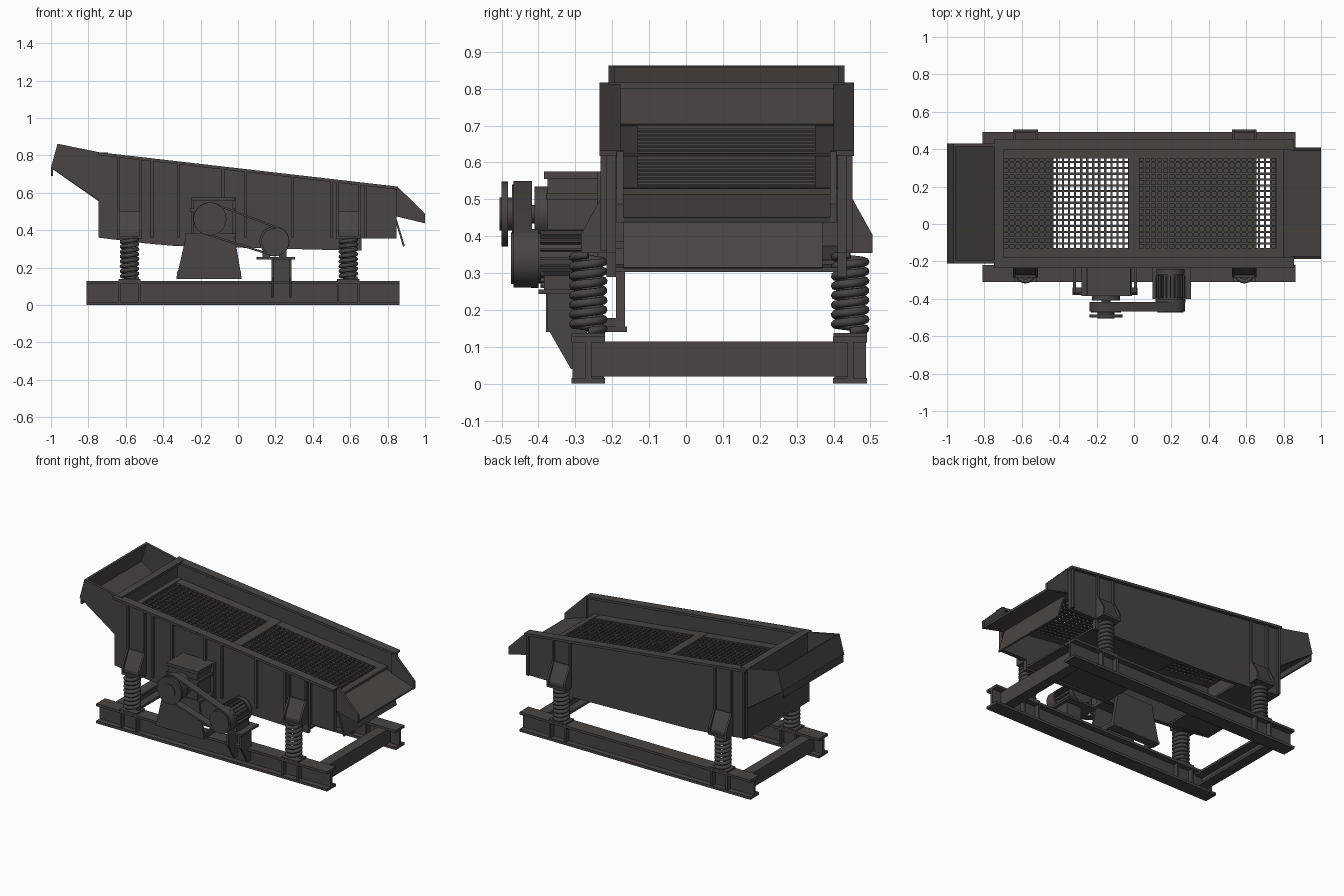
import bpy, bmesh, math
from mathutils import Vector

if "Cube" in bpy.data.objects:
    bpy.data.objects.remove(bpy.data.objects["Cube"])

steel = bpy.data.materials.new("dark_steel")
steel.diffuse_color = (0.066, 0.059, 0.056, 1)
steel.use_nodes = True
steel.node_tree.nodes["Principled BSDF"].inputs["Base Color"].default_value = steel.diffuse_color


def finish(name, bm, smooth=False):
    bmesh.ops.recalc_face_normals(bm, faces=bm.faces)
    me = bpy.data.meshes.new(name)
    bm.to_mesh(me)
    bm.free()
    me.materials.append(steel)
    if smooth:
        me.shade_smooth()
        me.set_sharp_from_angle(angle=math.radians(35))
    ob = bpy.data.objects.new(name, me)
    bpy.context.collection.objects.link(ob)
    return ob


def add_prism(bm, pts, axis, a, b):
    """Extrude a profile: axis 'y' takes (x, z) points, axis 'x' takes (y, z) points."""
    def pos(p, t):
        return (p[0], t, p[1]) if axis == 'y' else (t, p[0], p[1])
    lo = [bm.verts.new(pos(p, a)) for p in pts]
    hi = [bm.verts.new(pos(p, b)) for p in pts]
    bm.faces.new(lo)
    bm.faces.new(hi)
    for i in range(len(pts)):
        j = (i + 1) % len(pts)
        bm.faces.new((lo[i], lo[j], hi[j], hi[i]))


def prism(name, pts, axis, a, b, smooth=False):
    bm = bmesh.new()
    add_prism(bm, pts, axis, min(a, b), max(a, b))
    return finish(name, bm, smooth)


def rect(u0, u1, z0, z1):
    return [(u0, z0), (u1, z0), (u1, z1), (u0, z1)]


def box(name, x0, x1, y0, y1, z0, z1):
    return prism(name, rect(x0, x1, z0, z1), 'y', y0, y1)


def strip(p, q, t):
    """Profile of a plate running from p to q, thickness t hanging below."""
    d = Vector((q[0] - p[0], q[1] - p[1])).normalized() * t
    n = (d.y, -d.x)
    return [p, q, (q[0] + n[0], q[1] + n[1]), (p[0] + n[0], p[1] + n[1])]


def disc(name, x, z, r, y0, y1, n=32):
    pts = [(x + r * math.cos(2 * math.pi * i / n), z + r * math.sin(2 * math.pi * i / n)) for i in range(n)]
    return prism(name, pts, 'y', y0, y1, True)


def top(x):
    return 0.81 - 0.115 * (x + 0.72)


def deck(x):
    return top(x) - 0.116


YC, FC = 0.11, 0.09          # centre lines of the box and the base frame
SPRING_X = (-0.58, 0.59)

# base frame: two long I-beams and two cross channels
for s, side in ((-1, "front"), (1, "back")):
    y = FC + s * 0.355
    w, t, h = 0.046, 0.009, 0.128
    prof = [(y - w, 0), (y + w, 0), (y + w, 0.016), (y + t, 0.016), (y + t, h - 0.016), (y + w, h - 0.016),
            (y + w, h), (y - w, h), (y - w, h - 0.016), (y - t, h - 0.016), (y - t, 0.016), (y - w, 0.016)]
    prism(side + "_beam", prof, 'x', -0.81, 0.863)
    for x in SPRING_X:
        for dx in (-0.055, 0.055):
            box(side + "_beam_stiffener", x + dx - 0.006, x + dx + 0.006, y - 0.043, y + 0.043, 0.012, 0.12)
for x, d in ((-0.74, 1), (0.79, -1)):
    box("cross_channel_web", x - 0.008, x + 0.008, -0.26, 0.44, 0.02, 0.115)
    for z in (0.02, 0.1):
        box("cross_channel_flange", min(x, x + d * 0.06), max(x, x + d * 0.06), -0.26, 0.44, z, z + 0.015)

# coil springs with seats and the gusseted brackets above
for s, side in ((-1, "front"), (1, "back")):
    y = FC + s * 0.355
    for x in SPRING_X:
        cu = bpy.data.curves.new(side + "_spring", 'CURVE')
        cu.dimensions = '3D'
        cu.bevel_depth, cu.bevel_resolution, cu.use_fill_caps = 0.0115, 2, True
        sp = cu.splines.new('POLY')
        n, turns = 180, 8
        sp.points.add(n)
        for i, p in enumerate(sp.points):
            a = 2 * math.pi * turns * i / n
            p.co = (x + 0.041 * math.cos(a), y + 0.041 * math.sin(a), 0.142 + 0.208 * i / n, 1)
        cu.materials.append(steel)
        bpy.context.collection.objects.link(bpy.data.objects.new(side + "_spring", cu))
        box(side + "_spring_seat", x - 0.06, x + 0.06, y - 0.045, y + 0.045, 0.126, 0.138)
        yw, yo = YC + s * 0.315, YC + s * 0.395
        box(side + "_spring_cap", x - 0.066, x + 0.066, min(yw, yo), max(yw, yo), 0.355, 0.37)
        for dx in (-0.06, 0.06):
            # fins run up to the rim and flare out over the spring
            prism(side + "_bracket_fin", [(yw, top(x + dx) - 0.012), (YC + s * 0.342, top(x + dx) - 0.012),
                  (YC + s * 0.342, 0.5), (yo, 0.405), (yo, 0.36), (yw, 0.36)], 'x', x + dx - 0.006, x + dx + 0.006)
        prism(side + "_bracket_face", [(YC + s * 0.324, 0.5), (YC + s * 0.334, 0.5), (yo - s * 0.012, 0.39),
              (yo - s * 0.012, 0.36), (yo - s * 0.024, 0.36), (yo - s * 0.024, 0.385)], 'x', x - 0.055, x + 0.055)

# screen box side walls, top rims and vertical ribs
wall = [(-0.745, 0.36), (-0.5, 0.33), (-0.33, 0.315), (0.66, 0.29), (0.66, 0.355), (0.847, 0.355),
        (0.847, top(0.847)), (-0.745, top(-0.745))]
for s, side in ((-1, "front"), (1, "back")):
    prism(side + "_box_wall", wall, 'y', YC + s * 0.3, YC + s * 0.325)
    prism(side + "_top_rim", strip((-0.745, top(-0.745) + 0.004), (0.855, top(0.855) + 0.004), 0.016),
          'y', YC + s * 0.288, YC + s * 0.345)
    for x in (-0.46, -0.32, -0.08, 0.04, 0.29, 0.5, 0.68) if s < 0 else (-0.73, 0.835):
        box(side + "_wall_rib", x - 0.007, x + 0.007, *sorted((YC + s * 0.32, YC + s * 0.342)), 0.36, top(x) - 0.01)
    # side strips that hold the mesh
    prism(side + "_mesh_clamp", strip((-0.73, deck(-0.73) + 0.008), (0.8, deck(0.8) + 0.008), 0.02),
          'y', YC + s * 0.24, YC + s * 0.305)
box("feed_end_wall", -0.745, -0.725, YC - 0.31, YC + 0.31, 0.36, 0.808)
box("feed_end_rim", -0.745, -0.695, YC - 0.32, YC + 0.32, 0.8, 0.816)

# woven screen: two panels of crossed bars
bm = bmesh.new()
Y0, Y1, P, W = -0.135, 0.362, 0.0316, 0.0055
for x0, x1 in ((-0.70, -0.025), (0.025, 0.765)):
    for i in range(17):
        y = Y0 + (Y1 - Y0) * i / 16
        add_prism(bm, strip((x0, deck(x0)), (x1, deck(x1)), 0.011), 'y', y - W, y + W)
    n = round((x1 - x0) / P)
    for i in range(n + 1):
        x = x0 + (x1 - x0) * i / n
        z = deck(x) + 0.004
        add_prism(bm, rect(x - W, x + W, z - 0.012, z), 'y', Y0, Y1)
finish("screen_mesh", bm)
for name, x0, x1 in (("feed_mesh_bar", -0.735, -0.695), ("middle_mesh_bar", -0.03, 0.03), ("discharge_mesh_bar", 0.76, 0.80)):
    prism(name, strip((x0, deck(x0) + 0.01), (x1, deck(x1) + 0.01), 0.025), 'y', YC - 0.3, YC + 0.3)

# underpans below the screen
prism("feed_underpan", strip((-0.74, 0.375), (-0.43, 0.335), 0.012), 'y', YC - 0.305, YC + 0.305)
prism("discharge_underpan", strip((0.03, 0.325), (0.655, 0.315), 0.012), 'y', YC - 0.305, YC + 0.305)

# feed hopper
feed = [(-0.965, 0.862), (-1.0, 0.735), (-0.985, 0.725), (-0.74, 0.555), (-0.70, 0.6), (-0.70, 0.808)]
for s, side in ((-1, "front"), (1, "back")):
    prism(side + "_feed_cheek", feed, 'y', YC + s * 0.303, YC + s * 0.32)
prism("feed_end_plate", strip((-0.965, 0.862), (-1.0, 0.735), -0.012), 'y', YC - 0.32, YC + 0.32)
prism("feed_floor", strip((-0.99, 0.74), (-0.735, 0.562), 0.012), 'y', YC - 0.31, YC + 0.31)
box("feed_lip", -1.0, -0.988, YC - 0.31, YC + 0.31, 0.69, 0.74)

# discharge chute and rubber flap
for s, side in ((-1, "front"), (1, "back")):
    prism(side + "_chute_cheek", [(0.84, 0.632), (0.856, 0.63), (1.0, 0.487), (1.0, 0.437), (0.84, 0.475)],
          'y', YC + s * 0.28, YC + s * 0.298)
prism("chute_floor", strip((0.785, 0.517), (1.0, 0.45), 0.014), 'y', YC - 0.29, YC + 0.29)
prism("chute_flap", strip((0.845, 0.47), (0.892, 0.315), 0.01), 'y', YC - 0.28, YC + 0.26)

# vibrator housing on its hanging pedestal
VX, VZ = -0.15, 0.46
box("housing_body", -0.24, -0.03, -0.375, -0.2, 0.37, 0.56)
box("housing_lid", -0.25, -0.02, -0.385, -0.2, 0.555, 0.575)
box("housing_flange", -0.255, -0.015, -0.38, -0.2, 0.5, 0.515)
box("housing_mount_plate", -0.25, -0.01, -0.24, -0.205, 0.34, 0.575)
trap = [(-0.33, 0.14), (0.02, 0.14), (-0.02, 0.38), (-0.275, 0.38)]
prism("pedestal_front_plate", trap, 'y', -0.38, -0.365)
prism("pedestal_back_plate", trap, 'y', -0.19, -0.165)
box("pedestal_base_front", -0.33, 0.02, -0.38, -0.34, 0.14, 0.155)
box("pedestal_base_back", -0.33, 0.02, -0.22, -0.16, 0.14, 0.155)
box("pedestal_top_plate", -0.28, -0.01, -0.385, -0.165, 0.365, 0.385)
for x0, x1 in ((-0.325, -0.31), (0.0, 0.015)):
    box("pedestal_tie", x0, x1, -0.375, -0.17, 0.142, 0.178)

# drive pulley, belt and electric motor
disc("bearing_cover", VX, VZ, 0.075, -0.41, -0.37)
disc("drive_shaft", VX, VZ, 0.025, -0.5, -0.37, 16)
disc("drive_pulley", VX, VZ, 0.08, -0.472, -0.42)
disc("flywheel", VX, VZ, 0.088, -0.5, -0.483)
disc("flywheel_hub", VX, VZ, 0.045, -0.505, -0.47)
MX, MZ = 0.195, 0.34
disc("motor_pulley", MX, MZ, 0.07, -0.474, -0.42)
disc("motor_front_cap", MX, MZ, 0.08, -0.42, -0.4)
disc("motor_body", MX, MZ, 0.068, -0.4, -0.25)
disc("motor_rear_cap", MX, MZ, 0.076, -0.27, -0.24)
bm = bmesh.new()
for i in range(20):
    a = 2 * math.pi * i / 20
    c, s = math.cos(a), math.sin(a)
    add_prism(bm, [(MX + r * c - t * s, MZ + r * s + t * c) for r, t in
                   ((0.06, -0.003), (0.08, -0.003), (0.08, 0.003), (0.06, 0.003))], 'y', -0.395, -0.275)
finish("motor_fins", bm)

# belt: ring following the two pulleys
R1, R2 = 0.08, 0.07
ang = math.atan2(MZ - VZ, MX - VX)
off = math.acos((R1 - R2) / math.hypot(MX - VX, MZ - VZ))
path = [(VX, VZ, R1, ang + off + (2 * math.pi - 2 * off) * i / 20) for i in range(21)]
path += [(MX, MZ, R2, ang - off + 2 * off * i / 20) for i in range(21)]
bm = bmesh.new()
rings = []
for cx, cz, r, a in path:
    rings.append([bm.verts.new((cx + (r + dr) * math.cos(a), y, cz + (r + dr) * math.sin(a)))
                  for dr, y in ((-0.002, -0.468), (0.009, -0.468), (0.009, -0.418), (-0.002, -0.418))])
for i, ring in enumerate(rings):
    nxt = rings[(i + 1) % len(rings)]
    for k in range(4):
        bm.faces.new((ring[k], ring[(k + 1) % 4], nxt[(k + 1) % 4], nxt[k]))
finish("drive_belt", bm, True)

# motor seat and its legs down to the frame
box("motor_seat", 0.1, 0.305, -0.4, -0.22, 0.243, 0.256)
for x in (MX - 0.045, MX + 0.045):
    box("motor_foot", x - 0.02, x + 0.02, -0.385, -0.26, 0.25, 0.3)
for x0, x1 in ((0.18, 0.192), (0.275, 0.287)):
    prism("motor_leg", [(-0.375, 0.25), (-0.375, 0.15), (-0.312, 0.04), (-0.27, 0.04), (-0.27, 0.25)], 'x', x0, x1)
prism("motor_leg_back", [(-0.28, 0.25), (-0.28, 0.12), (-0.268, 0.12), (-0.268, 0.25)], 'x', 0.18, 0.287)
